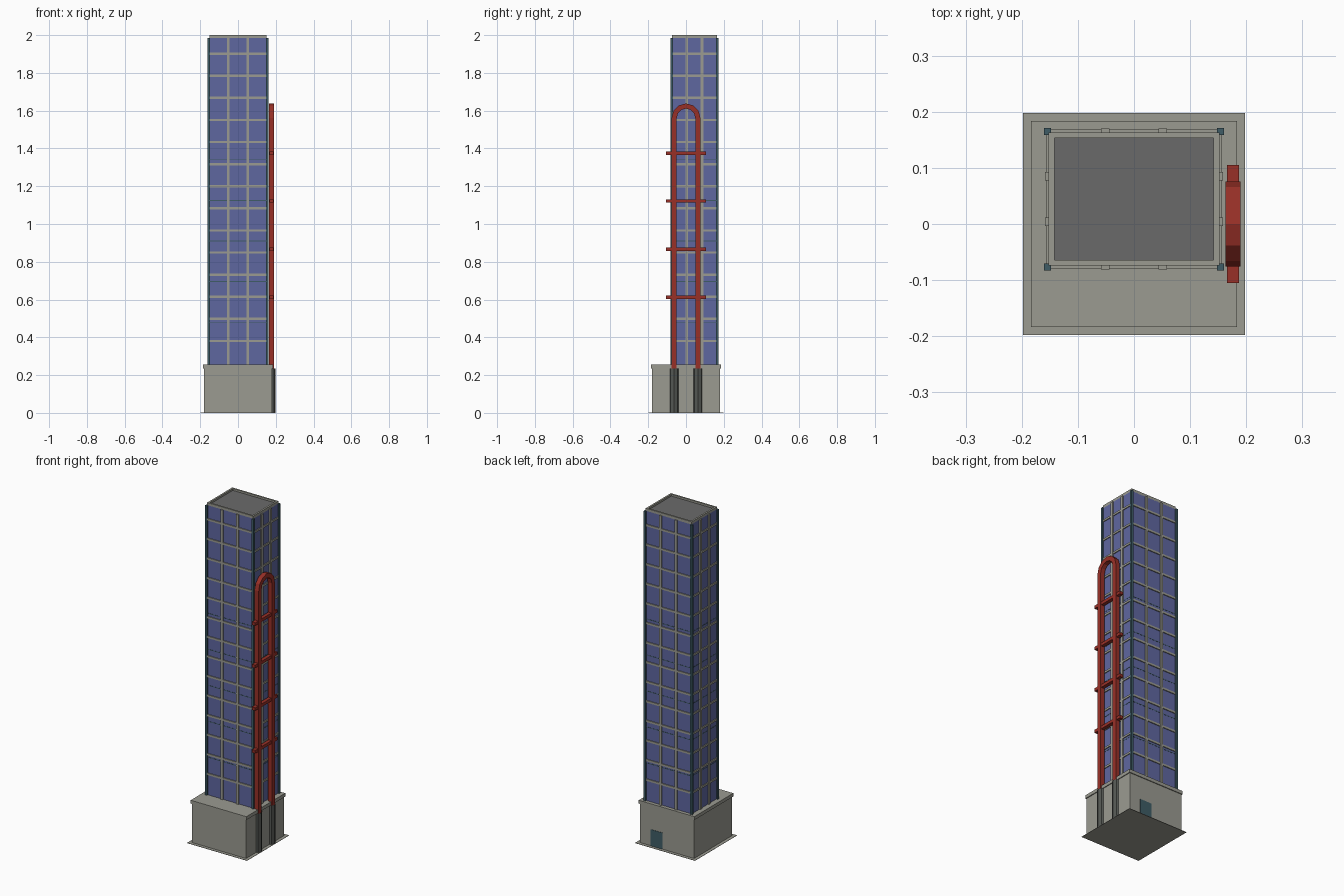
import bpy, bmesh, math
from mathutils import Vector

if "Cube" in bpy.data.objects:
    bpy.data.objects.remove(bpy.data.objects["Cube"])


def material(name, r, g, b):
    m = bpy.data.materials.new(name)
    lin = [((c / 255 + 0.055) / 1.055) ** 2.4 for c in (r, g, b)]
    m.diffuse_color = (*lin, 1)
    m.use_nodes = True
    m.node_tree.nodes["Principled BSDF"].inputs["Base Color"].default_value = m.diffuse_color
    return m


CONCRETE = material("warm_concrete", 155, 155, 145)
GLASS = material("blue_glass", 95, 103, 160)
TEAL = material("dark_teal", 62, 92, 102)
ROOF = material("roof_grey", 106, 106, 106)
RED = material("pipe_red", 152, 48, 39)
STEEL = material("dark_steel", 84, 87, 83)


def finish(name, bm, mat):
    bmesh.ops.recalc_face_normals(bm, faces=bm.faces)
    me = bpy.data.meshes.new(name)
    bm.to_mesh(me)
    bm.free()
    me.materials.append(mat)
    ob = bpy.data.objects.new(name, me)
    bpy.context.collection.objects.link(ob)
    return ob


def add_box(bm, x0, x1, y0, y1, z0, z1):
    vs = bmesh.ops.create_cube(bm, size=1)["verts"]
    for v in vs:
        v.co = ((x0 + x1) / 2 + v.co.x * (x1 - x0),
                (y0 + y1) / 2 + v.co.y * (y1 - y0),
                (z0 + z1) / 2 + v.co.z * (z1 - z0))


def boxes(name, mat, *dims):
    bm = bmesh.new()
    for d in dims:
        add_box(bm, *d)
    return finish(name, bm, mat)


def ring(name, mat, specs):
    """Square frames around the tower: half sizes outside, inside, and z range."""
    bm = bmesh.new()
    for ox, oy, ix, iy, z0, z1 in specs:
        for s in (-1, 1):
            add_box(bm, -ox, ox, *sorted((CY + s * iy, CY + s * oy)), z0, z1)
            add_box(bm, *sorted((s * ix, s * ox)), CY - iy, CY + iy, z0, z1)
    return finish(name, bm, mat)


# Podium: thin ground sheet, walls, overhanging cap, back door
boxes("ground_sheet", CONCRETE, (-0.198, 0.198, -0.198, 0.198, 0, 0.002))
boxes("podium", CONCRETE, (-0.179, 0.179, -0.179, 0.179, 0, 0.236))
boxes("podium_cap", CONCRETE, (-0.184, 0.184, -0.184, 0.184, 0.235, 0.255))
boxes("back_door", TEAL, (0.03, 0.108, 0.178, 0.181, 0.002, 0.1))

# Tower core, set towards the back
CY, HX, HY = 0.0445, 0.152, 0.1185
Z0, Z1 = 0.255, 1.985
boxes("glass_tower", GLASS, (-HX, HX, CY - HY, CY + HY, Z0, Z1))
boxes("roof", ROOF, (-0.142, 0.142, CY - 0.1085, CY + 0.1085, Z1, 1.989))
ring("parapet", CONCRETE, [(HX, HY, 0.1415, 0.1085, Z1 - 0.002, 2.0)])

# Horizontal floor bands and thin seams
ring("floor_bands", CONCRETE,
     [(HX + 0.005, HY + 0.005, HX - 0.002, HY - 0.002, z - 0.006, z + 0.006)
      for z in (0.381 + 0.117 * i for i in range(14))])
ring("floor_seams", TEAL,
     [(HX + 0.001, HY + 0.001, HX - 0.002, HY - 0.002, z - 0.002, z + 0.002)
      for z in (0.48 + 0.215 * i for i in range(5))])

# Vertical mullions at the thirds of each face
mullions = []
for s in (-1, 1):
    for t in (-1, 1):
        x, y = t * 0.0515, CY + t * 0.0405
        mullions.append((x - 0.0075, x + 0.0075,
                         *sorted((CY + s * (HY - 0.002), CY + s * (HY + 0.007))), Z0, Z1))
        mullions.append((*sorted((s * (HX - 0.002), s * (HX + 0.007))),
                         y - 0.0075, y + 0.0075, Z0, Z1))
boxes("mullions", CONCRETE, *mullions)

# Corner posts
posts = []
for sx in (-1, 1):
    for sy in (-1, 1):
        posts.append((*sorted((sx * 0.148, sx * 0.1605)),
                      *sorted((CY + sy * 0.1145, CY + sy * 0.127)), Z0, Z1))
boxes("corner_posts", TEAL, *posts)

# Arched pipe: square section swept up, over six segments, and down
PX, R, TOP = 0.1765, 0.0625, 1.562
path = [(R, 0.23, 0)]
path += [(R * math.cos(a), TOP + R * math.sin(a), a)
         for a in (math.pi * i / 6 for i in range(7))]
path.append((-R, 0.23, math.pi))
bm = bmesh.new()
loops = []
for y, z, a in path:
    out = Vector((0, math.cos(a), math.sin(a))) * 0.0135
    c = Vector((PX, y, z))
    side = Vector((0.0135, 0, 0))
    loops.append([bm.verts.new(p) for p in
                  (c + side + out, c - side + out, c - side - out, c + side - out)])
for a, b in zip(loops, loops[1:]):
    for i in range(4):
        j = (i + 1) % 4
        bm.faces.new((a[i], a[j], b[j], b[i]))
bm.faces.new(loops[0])
bm.faces.new(loops[-1])
finish("arched_pipe", bm, RED)

# Pipe crossbars
boxes("pipe_crossbars", RED,
      *[(PX - 0.0105, PX + 0.0105, -0.105, 0.105, z - 0.009, z + 0.009)
        for z in (0.612, 0.867, 1.122, 1.375)])

# Open steel sleeves at the pipe feet
for side, y in (("front", -R), ("back", R)):
    bm = bmesh.new()
    bmesh.ops.create_cone(bm, cap_ends=False, segments=8,
                          radius1=0.0262, radius2=0.0262, depth=0.235)
    bmesh.ops.translate(bm, verts=bm.verts, vec=(0.1715, y, 0.1175))
    finish(side + "_pipe_sleeve", bm, STEEL)
